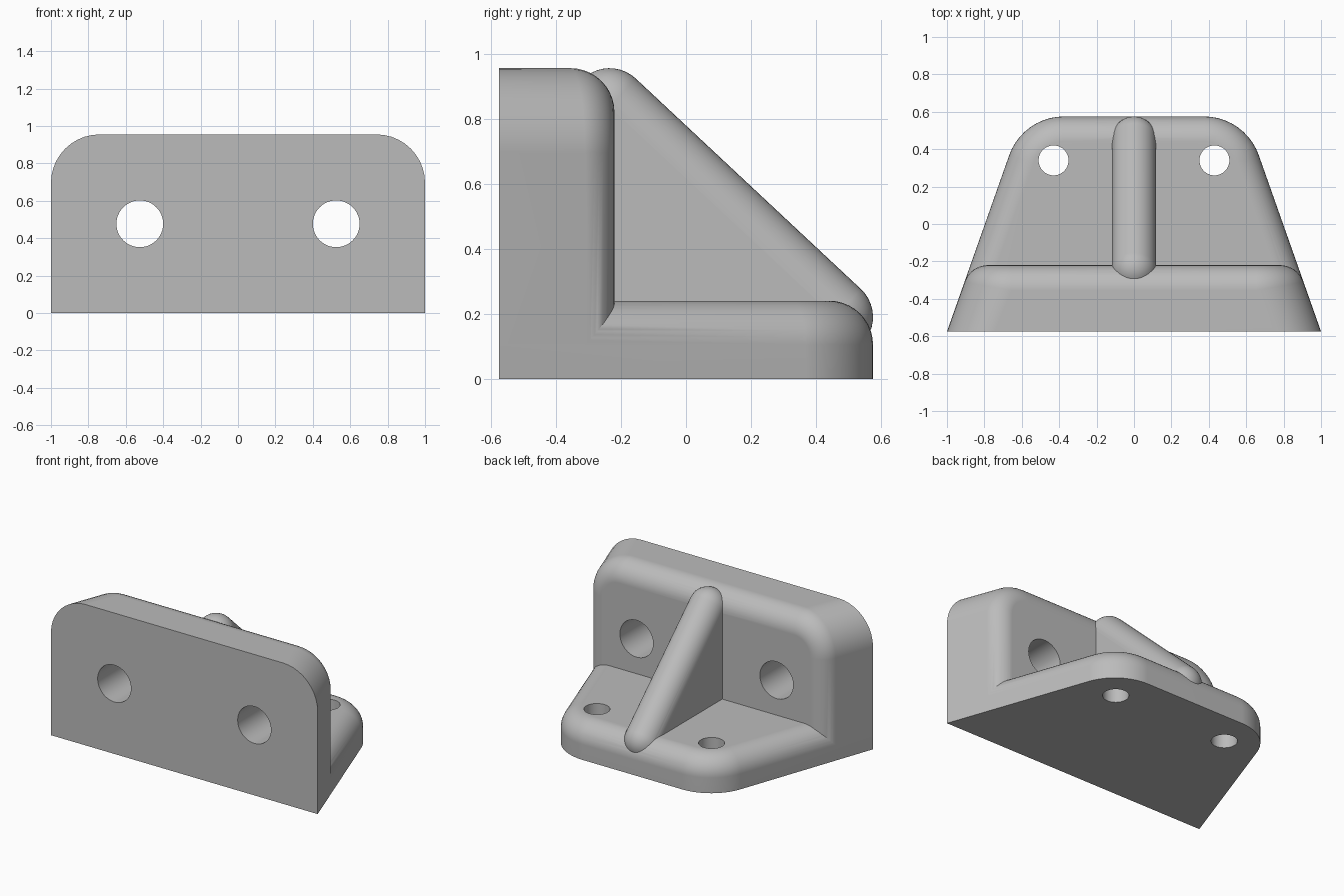
import bpy, bmesh
from math import atan, cos, sin, tan, pi
from mathutils import Vector

cube = bpy.data.objects.get("Cube")
if cube:
    bpy.data.objects.remove(cube, do_unlink=True)

# Main dimensions
FRONT, BACK = -0.575, 0.575
WALL_BACK, WALL_TOP, PLATE_TOP = -0.22, 0.955, 0.24
TAPER = atan(0.353)          # side lean seen from above
ROUND = 0.135                # edge rounding
STEPS = 10

grey = bpy.data.materials.new("plain_grey")
grey.use_nodes = True
grey.diffuse_color = (0.5, 0.5, 0.5, 1)
grey.node_tree.nodes["Principled BSDF"].inputs["Base Color"].default_value = (0.5, 0.5, 0.5, 1)


def half_width(y):
    return 1 - tan(TAPER) * (y - FRONT)


def sweep(a, b):
    return [a + (b - a) * i / STEPS for i in range(STEPS + 1)]


def finish(name, bm):
    bmesh.ops.remove_doubles(bm, verts=bm.verts, dist=1e-5)
    bmesh.ops.recalc_face_normals(bm, faces=bm.faces)
    mesh = bpy.data.meshes.new(name)
    bm.to_mesh(mesh)
    bm.free()
    mesh.materials.append(grey)
    ob = bpy.data.objects.new(name, mesh)
    bpy.context.collection.objects.link(ob)
    return ob


def loft(name, rings):
    """Skin equal-length closed rings and cap both ends."""
    bm = bmesh.new()
    loops = [[bm.verts.new(p) for p in ring] for ring in rings]
    for a, b in zip(loops, loops[1:]):
        for i in range(len(a)):
            j = (i + 1) % len(a)
            bm.faces.new((a[i], a[j], b[j], b[i]))
    bm.faces.new(loops[0])
    bm.faces.new(loops[-1])
    return finish(name, bm)


def mirrored(points):
    return points + [Vector((-p.x, p.y, p.z)) for p in reversed(points)]


# Base plate: tapered outline, rounded rear corners, rounded upper edge
def plate_ring(z, inset, radius=0.31):
    cy = BACK - radius
    cx = 1 - (radius + sin(TAPER) * (cy - FRONT)) / cos(TAPER)
    r = radius - inset
    pts = [Vector((1 - inset / cos(TAPER), FRONT, z))]
    pts += [Vector((cx + r * cos(t), cy + r * sin(t), z)) for t in sweep(TAPER, pi / 2)]
    return mirrored(pts)


plate = loft("base_plate", [plate_ring(0, 0)] + [
    plate_ring(PLATE_TOP - ROUND + ROUND * sin(t), ROUND * (1 - cos(t)))
    for t in sweep(0, pi / 2)])


# Upright wall: rounded upper corners and rounded rear edge
def wall_ring(y, width, radius, edge=None):
    cx, cz = width - radius, WALL_TOP - radius
    if edge is not None:
        cz = WALL_TOP - ROUND - radius
    pts = []
    for k, phi in enumerate([0] + sweep(0, pi / 2)):
        p = Vector((cx + radius * cos(phi), y, 0 if k == 0 else cz + radius * sin(phi)))
        if edge is not None:
            start = TAPER * cos(phi)
            theta = start + (pi / 2 - start) * edge
            p += ROUND * Vector((cos(theta) * cos(phi), sin(theta), 0))
            if k:
                p.z += ROUND * cos(theta) * sin(phi)
        pts.append(p)
    return mirrored(pts)


CORNER = 0.26
mid = WALL_BACK - ROUND
wall = loft("upright_wall", [wall_ring(FRONT, 1, CORNER)] + [
    wall_ring(mid, half_width(mid) - ROUND / cos(TAPER), CORNER - ROUND, e)
    for e in sweep(0, 1)])

# Rib: web below a round-ended bar
RIB = 0.118
top, foot = Vector((0, -0.235, 0.837)), Vector((0, 0.457, 0.19))
outline = [top, foot, Vector((0, foot.y, 0.1)), Vector((0, -0.3, 0.1)), Vector((0, -0.3, top.z - 0.05))]
web = loft("rib_web", [[p + Vector((x, 0, 0)) for p in outline] for x in (-RIB, RIB)])

axis = (foot - top).normalized()
side = Vector((1, 0, 0))
up = axis.cross(side)


def bar_ring(centre, t):
    c = centre + axis * RIB * sin(t)
    r = RIB * cos(t)
    return [c + r * (cos(a) * side + sin(a) * up)
            for a in (2 * pi * i / 40 for i in range(40))]


lim = pi / 2 - 0.02
bar = loft("rib_bar", [bar_ring(top, t) for t in sweep(-lim, 0)]
           + [bar_ring(foot, t) for t in sweep(0, lim)])


# Bolt holes
def cylinder(name, x, y, z, radius, upright):
    def ring(d):
        pts = []
        for i in range(48):
            u, v = radius * cos(2 * pi * i / 48), radius * sin(2 * pi * i / 48)
            pts.append(Vector((x + u, y + v, z + d) if upright else (x + u, y + d, z + v)))
        return pts
    ob = loft(name, [ring(-0.3), ring(0.3)])
    ob.hide_render = True
    return ob


def combine(target, other, operation):
    mod = target.modifiers.new(operation.lower(), "BOOLEAN")
    mod.operation, mod.solver, mod.object = operation, "EXACT", other
    bpy.context.view_layer.objects.active = target
    bpy.ops.object.modifier_apply(modifier=mod.name)
    bpy.data.objects.remove(other, do_unlink=True)


for s in (-1, 1):
    combine(wall, cylinder("wall_hole", s * 0.525, -0.4, 0.477, 0.125, False), "DIFFERENCE")
    combine(plate, cylinder("plate_hole", s * 0.43, 0.34, 0.12, 0.08, True), "DIFFERENCE")

# Join everything into one solid bracket
for part in (wall, web, bar):
    combine(plate, part, "UNION")
plate.name = "bracket"

bpy.ops.object.select_all(action="DESELECT")
plate.select_set(True)
bpy.context.view_layer.objects.active = plate
bpy.ops.object.shade_smooth_by_angle(angle=pi / 6)
weighted = plate.modifiers.new("flat_face_normals", "WEIGHTED_NORMAL")
weighted.keep_sharp = True
